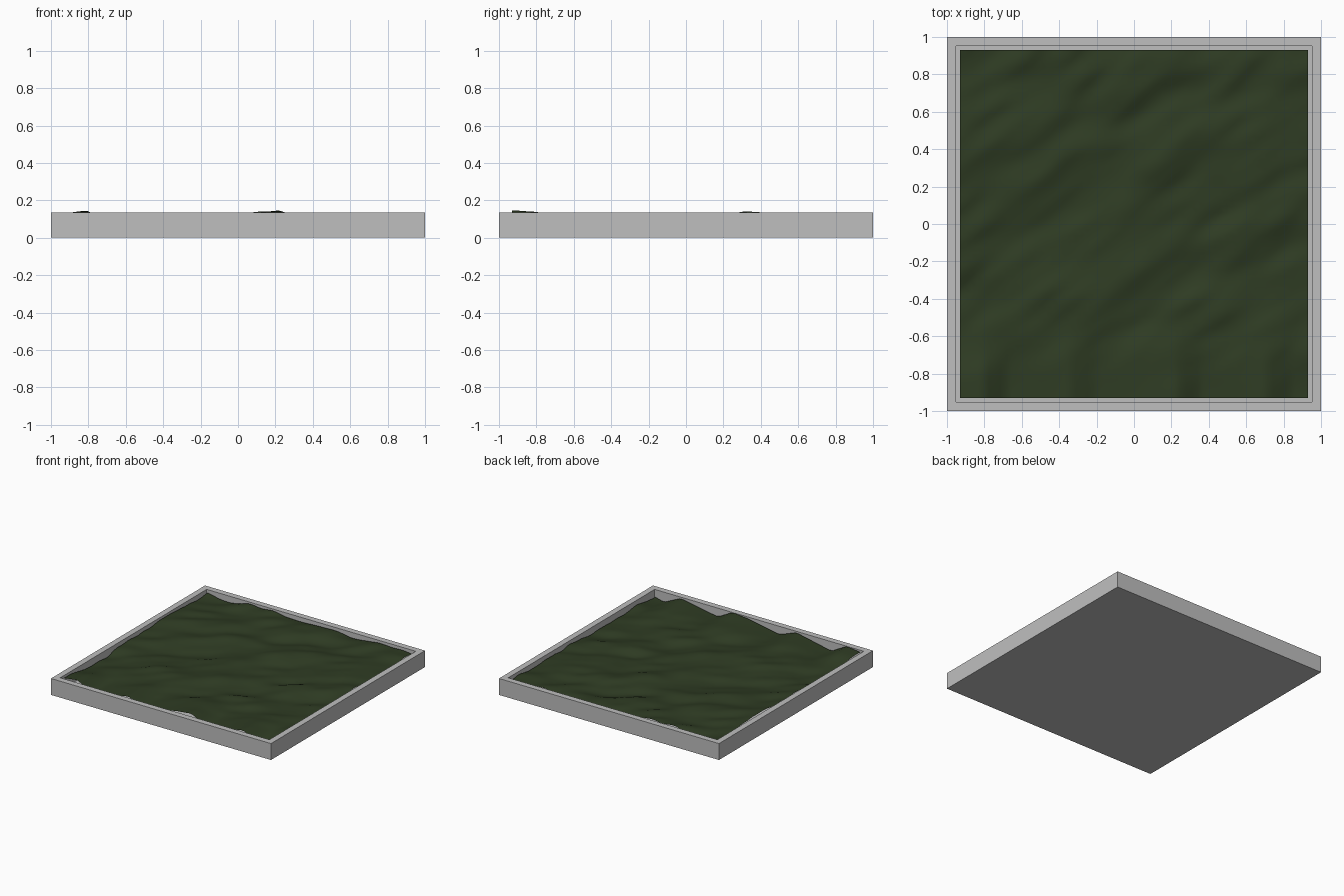
import bpy, bmesh, math
from mathutils import Vector, noise

if "Cube" in bpy.data.objects:
    bpy.data.objects.remove(bpy.data.objects["Cube"])

OUT, INN, RIM, FLOOR = 1.0, 0.93, 0.135, 0.03


def material(name, rgb):
    m = bpy.data.materials.new(name)
    m.diffuse_color = (*rgb, 1)
    m.use_nodes = True
    m.node_tree.nodes["Principled BSDF"].inputs["Base Color"].default_value = m.diffuse_color
    return m


def finish(bm, name, mat, smooth=False):
    me = bpy.data.meshes.new(name)
    bm.normal_update()
    bm.to_mesh(me)
    bm.free()
    me.materials.append(mat)
    for p in me.polygons:
        p.use_smooth = smooth
    ob = bpy.data.objects.new(name, me)
    bpy.context.collection.objects.link(ob)
    return ob


stone = material("stone grey", (0.52, 0.52, 0.52))
grass = material("dark grass green", (0.028, 0.045, 0.017))

# Square tray: block with its top face inset and sunk
bm = bmesh.new()
bmesh.ops.create_cube(bm, size=2)
for v in bm.verts:
    v.co.z = RIM if v.co.z > 0 else 0
bm.normal_update()
top = max(bm.faces, key=lambda f: f.calc_center_median().z)
bmesh.ops.inset_region(bm, faces=[top], thickness=OUT - INN)
well = bmesh.ops.extrude_discrete_faces(bm, faces=[top])["faces"][0]
for v in well.verts:
    v.co.z = FLOOR
finish(bm, "tray", stone)

# Heights of the turf along the front edge (x, z)
PROFILE = [(-0.93, .13), (-0.81, .146), (-0.67, .07), (-0.35, .136),
           (-0.2, .08), (0.1, .134), (0.23, .147), (0.36, .075),
           (0.70, .136), (0.85, .065), (0.93, .085)]


def front_height(x):
    for (x0, z0), (x1, z1) in zip(PROFILE, PROFILE[1:]):
        if x <= x1:
            return z0 + (z1 - z0) * max(0, x - x0) / (x1 - x0)
    return PROFILE[-1][1]


def turf_height(x, y):
    # Soft diagonal ridges away from the front edge
    along, across = 0.82 * x + 0.57 * y, -0.57 * x + 0.82 * y
    n = noise.noise(Vector((along * 1.8, across * 4.5, 3.7)))
    n += 0.5 * noise.noise(Vector((along * 4, across * 9, 8.1)))
    ridges = min(0.145, max(0.07, 0.11 + 0.04 * n))
    w = math.exp(-((y + INN) / 0.25) ** 2)
    return w * front_height(x) + (1 - w) * ridges


# Rolling turf sheet inside the rim
bm = bmesh.new()
bmesh.ops.create_grid(bm, x_segments=60, y_segments=60, size=INN)
for v in bm.verts:
    v.co.z = turf_height(v.co.x, v.co.y)
bmesh.ops.triangulate(bm, faces=bm.faces[:])
finish(bm, "turf", grass, smooth=True)
